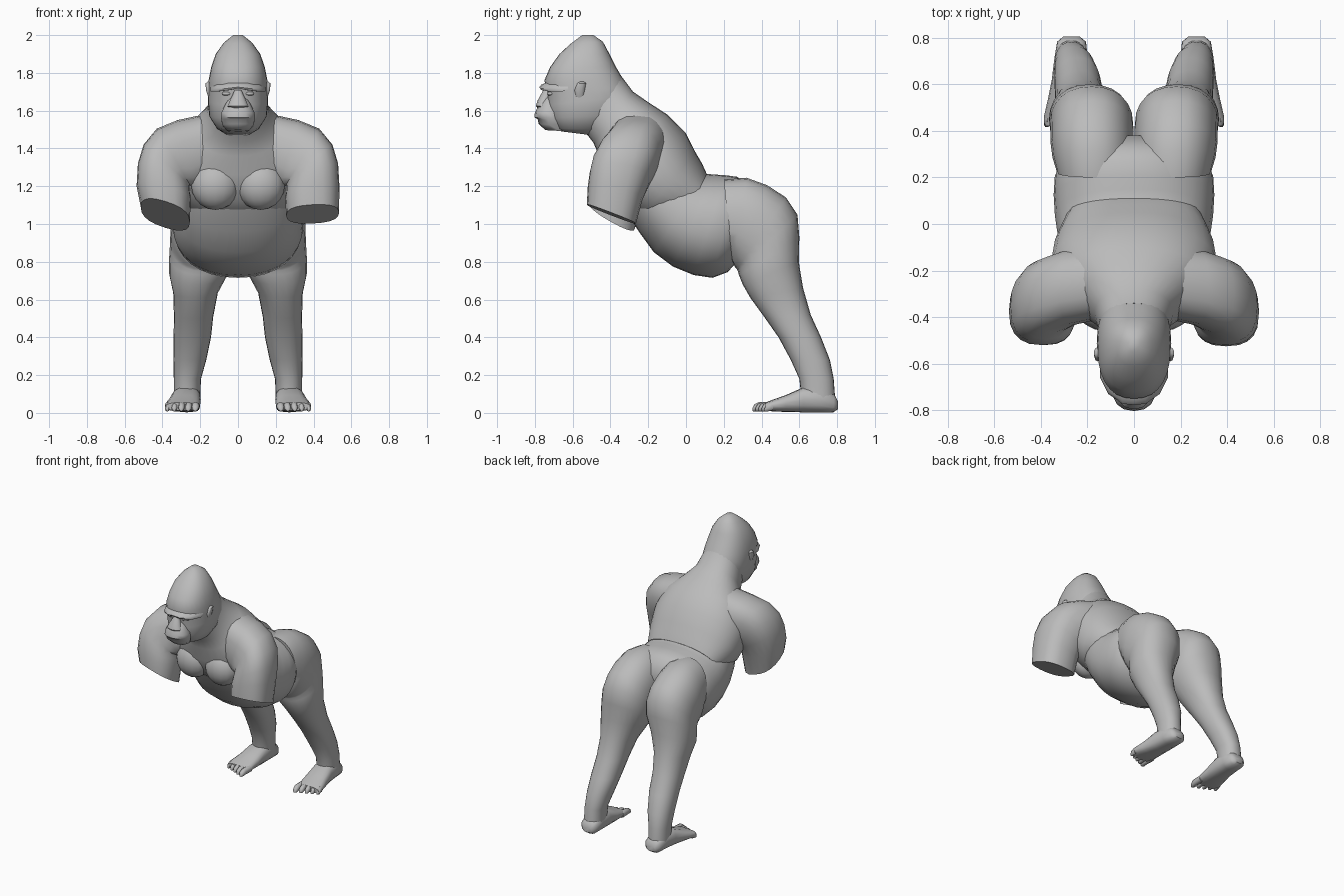
import bpy, bmesh, math
from mathutils import Vector

grey = bpy.data.materials.new("grey_skin")
grey.diffuse_color = (0.5, 0.5, 0.5, 1)


def finish(name, bm):
    bmesh.ops.recalc_face_normals(bm, faces=bm.faces)
    mesh = bpy.data.meshes.new(name)
    bm.to_mesh(mesh)
    bm.free()
    ob = bpy.data.objects.new(name, mesh)
    bpy.context.collection.objects.link(ob)
    mesh.materials.append(grey)
    bpy.ops.object.select_all(action='DESELECT')
    ob.select_set(True)
    bpy.context.view_layer.objects.active = ob
    bpy.ops.object.shade_smooth_by_angle(angle=math.radians(50))
    return ob


def loft(name, rings, sides=24, power=2.2, mirror=1):
    """Skin over rings (p, q, h): p and q are opposite points, h the half width vector."""
    bm = bmesh.new()
    loops = []
    for p, q, h in rings:
        p, q, h = Vector(p), Vector(q), Vector(h)
        mid, half, loop = (p + q) / 2, (p - q) / 2, []
        for i in range(sides):
            a = 2 * math.pi * i / sides
            c, s = math.cos(a), math.sin(a)
            c = math.copysign(abs(c) ** (2 / power), c)
            s = math.copysign(abs(s) ** (2 / power), s)
            v = mid + half * c + h * s
            loop.append(bm.verts.new((v.x * mirror, v.y, v.z)))
        loops.append(loop)
    for a, b in zip(loops, loops[1:]):
        for i in range(sides):
            j = (i + 1) % sides
            bm.faces.new((a[i], a[j], b[j], b[i]))
    bm.faces.new(loops[0])
    bm.faces.new(loops[-1])
    return finish(name, bm)


def side_rings(rows):
    """Rows (x, y1, z1, y2, z2, half width) seen from the side."""
    return [((x, a, b), (x, c, d), (w, 0, 0)) for x, a, b, c, d, w in rows]


def ball(name, centre, radii, segs=16):
    bm = bmesh.new()
    bmesh.ops.create_uvsphere(bm, u_segments=segs, v_segments=segs // 2 + 2, radius=1)
    for v in bm.verts:
        v.co = Vector(centre) + Vector([v.co[i] * radii[i] for i in range(3)])
    return finish(name, bm)


# Neck, shoulders and rib cage
loft("upper_torso", side_rings([
    (0, -.34, 1.78, -.56, 1.52, .145),
    (0, -.28, 1.70, -.49, 1.43, .17),
    (0, -.20, 1.645, -.46, 1.36, .235),
    (0, -.10, 1.58, -.44, 1.26, .33),
    (0, .00, 1.48, -.38, 1.12, .36),
    (0, .05, 1.38, -.25, 1.02, .345),
    (0, .085, 1.32, -.13, 1.0, .315),
    (0, .11, 1.265, -.02, 1.0, .285)]), 32)

# Round belly
loft("belly", side_rings([
    (0, -.10, 1.42, -.38, 1.18, .24),
    (0, .00, 1.34, -.32, 1.07, .29),
    (0, .06, 1.285, -.25, .96, .315),
    (0, .11, 1.265, -.17, .85, .33),
    (0, .15, 1.262, -.07, .775, .34),
    (0, .21, 1.258, .04, .73, .345),
    (0, .27, 1.25, .14, .715, .34),
    (0, .32, 1.22, .22, .745, .31),
    (0, .38, 1.12, .29, .82, .22)]), 32)

# Head with high crest
loft("head", side_rings([
    (0, -.55, 2.0, -.49, 2.0, .025),
    (0, -.61, 1.955, -.44, 1.965, .075),
    (0, -.67, 1.90, -.405, 1.90, .118),
    (0, -.72, 1.83, -.37, 1.83, .142),
    (0, -.75, 1.76, -.335, 1.77, .155),
    (0, -.735, 1.70, -.31, 1.72, .158),
    (0, -.735, 1.63, -.29, 1.68, .16),
    (0, -.72, 1.56, -.33, 1.58, .152),
    (0, -.69, 1.505, -.42, 1.50, .11),
    (0, -.66, 1.49, -.50, 1.47, .07)]), 28, 2.3)

# Muzzle with lips and chin
loft("muzzle", side_rings([
    (0, -.745, 1.68, -.66, 1.68, .035),
    (0, -.775, 1.64, -.66, 1.64, .065),
    (0, -.80, 1.59, -.64, 1.59, .09),
    (0, -.803, 1.565, -.64, 1.56, .092),
    (0, -.785, 1.555, -.64, 1.55, .09),
    (0, -.78, 1.53, -.64, 1.52, .085),
    (0, -.745, 1.497, -.62, 1.49, .06)]), 14)

# Nose and brow ridge
loft("nose", side_rings([
    (0, -.755, 1.71, -.70, 1.71, .018),
    (0, -.785, 1.655, -.72, 1.65, .045),
    (0, -.795, 1.625, -.72, 1.62, .058),
    (0, -.78, 1.605, -.72, 1.60, .03)]), 10)
loft("brow_ridge", [
    ((x, y - .03, 1.725 - abs(x) * .12), (x, y + .06, 1.75 - abs(x) * .12), (0, .004, h))
    for x, y, h in ((-.145, -.63, .012), (-.11, -.70, .02), (-.05, -.742, .02),
                    (0, -.747, .016), (.05, -.742, .02), (.11, -.70, .02),
                    (.145, -.63, .012))], 10)

for side, tag in ((1, "left"), (-1, "right")):
    # Eye, ear and chest muscle
    ball(tag + "_eye", (side * .06, -.715, 1.69), (.028, .022, .011), 10)
    loft(tag + "_ear", side_rings([
        (.145, -.585, 1.67, -.54, 1.67, .012),
        (.155, -.59, 1.71, -.535, 1.71, .016),
        (.158, -.575, 1.745, -.53, 1.745, .014),
        (.15, -.56, 1.755, -.54, 1.755, .008)]), 10, mirror=side)
    ball(tag + "_chest", (side * .12, -.36, 1.205), (.128, .10, .13))

    # Shoulder and upper arm, ending in a slanted flat cut
    arm = [(.13, 1.24, .18, 1.58, -.25, .16, 0),
           (.21, 1.18, .32, 1.55, -.27, .165, 0),
           (.25, 1.20, .43, 1.505, -.30, .165, 0),
           (.255, 1.20, .50, 1.42, -.325, .17, -.01),
           (.255, 1.18, .53, 1.32, -.35, .16, -.02),
           (.25, 1.13, .537, 1.20, -.375, .145, -.035)]
    arm.append((.255, 1.045, .535, 1.06, -.395, .13, -.05) if side > 0
               else (.255, 1.01, .515, 1.09, -.395, .125, -.07))
    loft(tag + "_arm", [((a, y, b), (c, y, d), (0, w, t))
                        for a, b, c, d, y, w, t in arm], 20, 2.5, side)

    # Buttock, thigh and shin
    loft(tag + "_leg", side_rings([
        (.17, .24, .82, .20, 1.235, .16),
        (.175, .25, .79, .32, 1.245, .175),
        (.18, .26, .77, .43, 1.205, .178),
        (.18, .27, .76, .53, 1.14, .178),
        (.182, .275, .75, .59, 1.05, .178),
        (.188, .28, .73, .60, .93, .176),
        (.21, .30, .68, .597, .80, .155),
        (.225, .34, .61, .62, .66, .118),
        (.235, .42, .50, .66, .52, .104),
        (.242, .49, .40, .715, .40, .099),
        (.255, .555, .28, .762, .28, .087),
        (.268, .60, .18, .782, .18, .072),
        (.27, .61, .09, .79, .07, .07)]), 24, mirror=side)

    # Foot with flat sole
    loft(tag + "_foot", side_rings([
        (.268, .805, .02, .805, .06, .035),
        (.268, .78, .003, .785, .10, .062),
        (.27, .71, .003, .71, .14, .072),
        (.275, .62, .003, .62, .135, .078),
        (.285, .53, .005, .53, .095, .086),
        (.295, .46, .008, .46, .07, .092),
        (.297, .42, .012, .42, .055, .085)]), 16, 2.6, side)

    # Five toes fanned across the front
    for i in range(5):
        x = .222 + i * .037
        tip = .352 + .016 * i
        r = .021 - .0015 * i
        loft(f"{tag}_toe_{i + 1}", side_rings([
            (x, .46, .01, .46, .058, r),
            (x + .002, tip + .035, .012, tip + .035, .058, r),
            (x + .004, tip + .01, .006, tip + .01, .045, r * .85),
            (x + .004, tip, .01, tip, .025, r * .45)]), 8, mirror=side)
